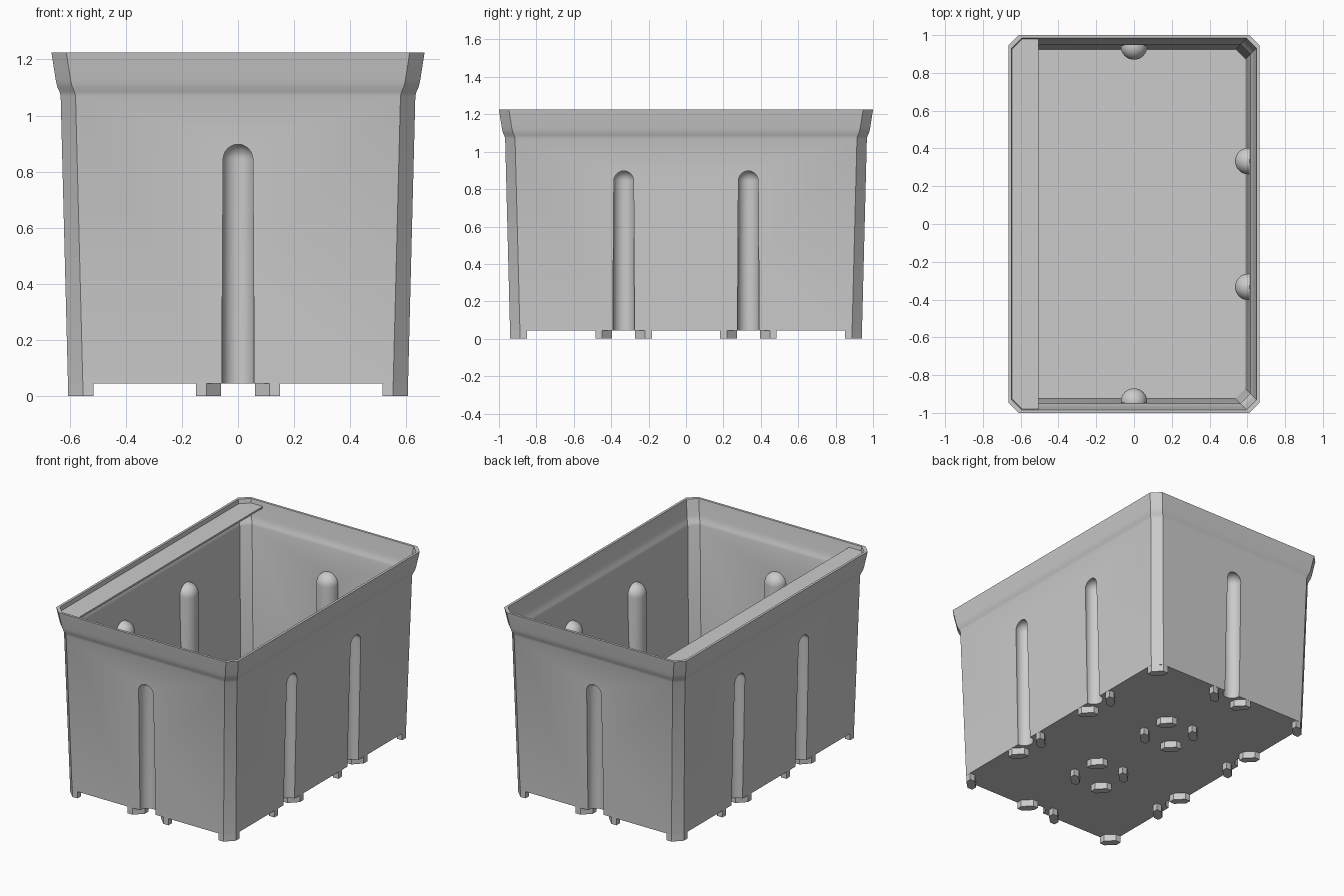
import bpy, bmesh, math
from mathutils import Matrix

if "Cube" in bpy.data.objects:
    bpy.data.objects.remove(bpy.data.objects["Cube"], do_unlink=True)

plastic = bpy.data.materials.new("light_grey_plastic")
plastic.use_nodes = True
plastic.diffuse_color = (0.6, 0.6, 0.6, 1)
plastic.node_tree.nodes["Principled BSDF"].inputs["Base Color"].default_value = (0.6, 0.6, 0.6, 1)

HALF_X, HALF_Y, CHAMFER = 0.605, 0.94, 0.053
FLOOR, RIM, WALL = 0.045, 1.225, 0.016


def make_object(name, bm):
    bmesh.ops.recalc_face_normals(bm, faces=bm.faces[:])
    mesh = bpy.data.meshes.new(name)
    bm.to_mesh(mesh)
    bm.free()
    mesh.materials.append(plastic)
    obj = bpy.data.objects.new(name, mesh)
    bpy.context.collection.objects.link(obj)
    return obj


def add_loft(bm, rings):
    """Closed solid through rings of (outline, height)."""
    loops = [[bm.verts.new((x, y, z)) for x, y in pts] for pts, z in rings]
    n = len(loops[0])
    for low, high in zip(loops, loops[1:]):
        for i in range(n):
            j = (i + 1) % n
            bm.faces.new((low[i], low[j], high[j], high[i]))
    bm.faces.new(loops[0][::-1])
    bm.faces.new(loops[-1])


def octagon(grow):
    """Chamfered rectangle, grown outwards from the base outline."""
    x, y, c = HALF_X + grow, HALF_Y + grow, CHAMFER
    return [(x, c - y), (x, y - c), (x - c, y), (c - x, y),
            (-x, y - c), (-x, c - y), (c - x, -y), (x - c, -y)]


def add_capsule(bm, radius, x, y, top=0.845, bottom=-0.1):
    """Upright rod with a domed top."""
    steps = 10
    arc = [(radius * math.sin(a), top + radius * math.cos(a))
           for a in (math.pi / 2 * i / steps for i in range(steps + 1))]
    profile = arc + [(radius, bottom), (0, bottom)]
    verts = [bm.verts.new((x + r, y, z)) for r, z in profile]
    edges = [bm.edges.new(pair) for pair in zip(verts, verts[1:])]
    bmesh.ops.spin(bm, geom=verts + edges, cent=(x, y, 0), axis=(0, 0, 1),
                   angle=math.tau, steps=32, use_duplicate=False)
    bmesh.ops.remove_doubles(bm, verts=bm.verts[:], dist=0.0005)


def subtract(target, cutter):
    cutter.hide_render = True
    mod = target.modifiers.new("cut", "BOOLEAN")
    mod.operation, mod.solver, mod.object = "DIFFERENCE", "EXACT", cutter
    bpy.context.view_layer.objects.active = target
    bpy.ops.object.modifier_apply(modifier=mod.name)
    bpy.data.objects.remove(cutter, do_unlink=True)


def rods(name, radius):
    bm = bmesh.new()
    for x, y in groove_spots:
        add_capsule(bm, radius, x, y)
    return make_object(name, bm)


# Grooves: two on each long side, one on each short side
groove_spots = [(s * HALF_X, t * 0.333) for s in (-1, 1) for t in (-1, 1)]
groove_spots += [(0, s * HALF_Y) for s in (-1, 1)]

# Wall profile: leaning sides with a flared rim
flare = [(1.07, 0.027), (1.085, 0.031), (1.1, 0.038), (1.115, 0.042), (1.13, 0.045)]
bm = bmesh.new()
add_loft(bm, [(octagon(g), z) for z, g in [(FLOOR, 0.001)] + flare + [(RIM, 0.06)]])
shell = make_object("box_shell", bm)

# Hollow inside, leaving thick ribs behind the grooves
bm = bmesh.new()
inner = [(FLOOR + WALL, 0.001)] + flare + [(RIM, 0.06), (RIM + 0.1, 0.07)]
add_loft(bm, [(octagon(g - WALL), z) for z, g in inner])
cavity = make_object("cavity_cutter", bm)
subtract(cavity, rods("rib_cutter", 0.07))
subtract(shell, cavity)
subtract(shell, rods("groove_cutter", 0.057))

# Feet: one chamfered block in each corner of a two by three grid of cells
bm = bmesh.new()
cell, size, cut = 0.2725, 0.09, 0.053
block = [(cut, 0), (size, 0), (size, size - cut), (size - cut, size), (0, size), (0, cut)]
for cx in (-0.3325, 0.3325):
    for cy in (-0.6675, 0, 0.6675):
        for sx in (-1, 1):
            for sy in (-1, 1):
                pts = [(cx + sx * (cell - u), cy + sy * (cell - v)) for u, v in block]
                add_loft(bm, [(pts, 0), (pts, FLOOR + 0.004)])
make_object("feet", bm)

# Ledge along one long side, just below the rim
bm = bmesh.new()
x, y, c = -0.65, 0.985, 0.053
outline = [(-0.505, -y), (-0.505, y), (x + c, y), (x, y - c), (x, c - y), (x + c, -y)]
add_loft(bm, [(outline, 1.186), (outline, 1.198)])
make_object("rim_ledge", bm)

# Smooth the grooves and the flare, keep corners sharp
bpy.ops.object.select_all(action="DESELECT")
shell.select_set(True)
bpy.context.view_layer.objects.active = shell
bpy.ops.object.shade_smooth_by_angle(angle=math.radians(30))
